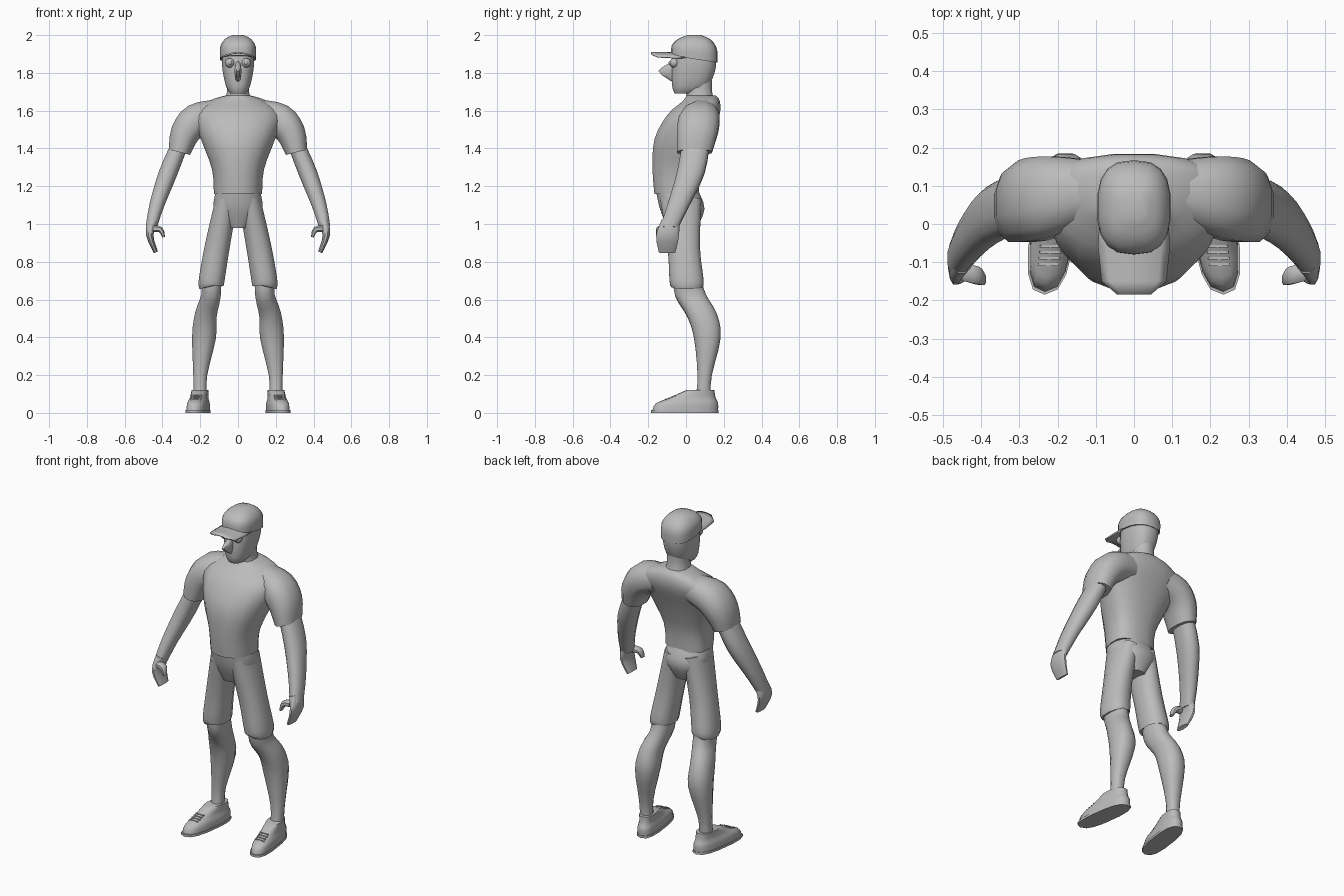
import bpy, bmesh, math
from mathutils import Vector, Matrix

cube = bpy.data.objects.get("Cube")
if cube:
    bpy.data.objects.remove(cube)

tone = (.5, .5, .5, 1)
grey = bpy.data.materials.new("plain grey")
grey.use_nodes = True
grey.diffuse_color = tone
grey.node_tree.nodes["Principled BSDF"].inputs["Base Color"].default_value = tone


def finish(name, bm):
    """Turn a bmesh into a shaded object with the grey material."""
    bmesh.ops.recalc_face_normals(bm, faces=bm.faces)
    mesh = bpy.data.meshes.new(name)
    bm.to_mesh(mesh)
    bm.free()
    mesh.materials.append(grey)
    obj = bpy.data.objects.new(name, mesh)
    bpy.context.collection.objects.link(obj)
    bpy.ops.object.select_all(action="DESELECT")
    obj.select_set(True)
    bpy.context.view_layer.objects.active = obj
    bpy.ops.object.shade_smooth_by_angle(angle=math.radians(50))
    return obj


def smooth_path(keys, steps=3):
    """Pass a smooth curve through the key sections."""
    keys = [Vector(key) for key in keys]
    padded = [keys[0]] + keys + [keys[-1]]
    path = []
    for before, start, end, after in zip(padded, keys, keys[1:], padded[3:]):
        leave, arrive = (end - before) / 2, (after - start) / 2
        for step in range(steps):
            t = step / steps
            ease = t * t * (3 - 2 * t)
            path.append(start.lerp(end, ease) + leave * t * (1 - t) ** 2
                        - arrive * t * t * (1 - t))
    return path + [keys[-1]]


def rounded(value, power):
    return math.copysign(abs(value) ** power, value)


def loft(name, keys, sides=12, split=.5, power=.85, side=1, turn=0, pitch=0):
    """Skin sections (x, z, half width, front, back), listed from the bottom up.
    Each section is square to the path; split sets where it is widest."""
    path = smooth_path(keys)
    bm = bmesh.new()
    loops = []
    for i, (x, z, half, front, back) in enumerate(path):
        ahead = path[min(i + 1, len(path) - 1)] - path[max(i - 1, 0)]
        tilt = math.atan2(-ahead[0], ahead[1])
        middle = front + (back - front) * split
        loop = []
        for k in range(sides):
            angle = math.tau * (k + .5) / sides
            across = half * rounded(math.cos(angle), power)
            along = rounded(math.sin(angle), power)
            y = middle + along * (back - middle if along > 0 else middle - front)
            loop.append(bm.verts.new((
                side * (x + across * math.cos(tilt) + turn * y), y,
                z + across * math.sin(tilt) + pitch * y * (path[-1][1] - z))))
        loops.append(loop)
    for low, high in zip(loops, loops[1:]):
        for k in range(sides):
            bm.faces.new((low[k - 1], low[k], high[k], high[k - 1]))
    bm.faces.new(loops[0])
    bm.faces.new(loops[-1])
    return finish(name, bm)


# Shirt body and the seat of the shorts
loft("shirt", [
    (0, 1.16, .13, -.17, .07), (0, 1.29, .14, -.18, .08),
    (0, 1.45, .2, -.17, .13), (0, 1.58, .24, -.1, .18),
    (0, 1.65, .16, -.02, .18), (0, 1.68, .07, 0, .16)], sides=16, split=.66)
loft("shorts_seat", [
    (0, .98, .06, -.1, .06), (0, 1.08, .13, -.14, .1), (0, 1.17, .12, -.16, .07)],
    sides=16)

# Neck, head and nose
loft("neck", [
    (0, 1.63, .08, 0, .16), (0, 1.7, .06, 0, .14), (0, 1.78, .06, -.02, .14)])
loft("head", [
    (0, 1.69, .04, -.06, .04), (0, 1.73, .065, -.075, .12),
    (0, 1.83, .085, -.075, .16), (0, 1.93, .085, -.06, .16)], sides=16, power=.8)
loft("nose", [
    (0, 1.75, .01, -.07, -.03), (0, 1.81, .02, -.15, -.03),
    (0, 1.86, .01, -.07, -.03)], sides=8)

# Cap crown, dipping at the back
loft("cap_crown", [
    (0, 1.88, .095, -.08, .166), (0, 1.94, .095, -.075, .164),
    (0, 1.98, .07, -.04, .13), (0, 2, .03, .01, .08)],
    sides=18, power=.75, pitch=-1.3)

# Cap brim: an arched plate with a clipped front edge
bm = bmesh.new()
brim_rows = []
for y, half in ((.02, .09), (-.06, .094), (-.15, .085), (-.184, .045)):
    xs = [half * step / 4 for step in range(-4, 5)]
    brim_rows.append([bm.verts.new((x, y, 1.91 - 3 * x * x)) for x in xs])
for inner, outer in zip(brim_rows, brim_rows[1:]):
    for k in range(len(inner) - 1):
        bm.faces.new((inner[k], inner[k + 1], outer[k + 1], outer[k]))
brim = finish("cap_brim", bm)
brim.modifiers.new("thickness", "SOLIDIFY").thickness = .008

for side, label in ((1, "left"), (-1, "right")):
    # Eye with a raised iris
    for part, radius, y in (("eye", .025, -.062), ("iris", .012, -.08)):
        bm = bmesh.new()
        bmesh.ops.create_uvsphere(
            bm, u_segments=12, v_segments=8, radius=radius,
            matrix=Matrix.Translation((side * .043, y, 1.853)))
        finish(f"{label}_{part}", bm)

    # Sleeve, bare arm, mitten hand and thumb
    loft(f"{label}_sleeve", [
        (.31, 1.38, .06, -.05, .14), (.28, 1.48, .08, -.05, .17),
        (.22, 1.55, .09, -.04, .18), (.12, 1.58, .08, 0, .17)], side=side)
    loft(f"{label}_arm", [
        (.46, .98, .03, -.14, -.04), (.43, 1.1, .04, -.1, .02),
        (.37, 1.27, .05, -.05, .1), (.3, 1.44, .045, -.02, .13)], side=side)
    loft(f"{label}_hand", [
        (.435, .85, .012, -.145, -.055), (.467, .94, .02, -.16, -.035),
        (.45, 1.02, .03, -.13, -.035)], side=side)
    loft(f"{label}_thumb", [
        (.394, .93, .008, -.16, -.13), (.41, .97, .016, -.16, -.11),
        (.45, .975, .02, -.15, -.1)], sides=8, side=side)

    # Shorts leg with a loose hem, and the bare lower leg
    loft(f"{label}_shorts_leg", [
        (.142, .67, .066, -.08, .09), (.14, .7, .07, -.09, .096),
        (.11, .88, .068, -.1, .076), (.06, 1.13, .06, -.14, .085)], side=side)
    loft(f"{label}_lower_leg", [
        (.2, .08, .035, .05, .13), (.2, .2, .038, .06, .138),
        (.18, .4, .065, .04, .186), (.17, .52, .06, 0, .166),
        (.143, .62, .053, -.06, .11), (.142, .72, .056, -.07, .08)], side=side)

    # Shoe with toes turned out, on a wider sole
    foot = dict(sides=14, power=.75, side=side, turn=-.13)
    loft(f"{label}_sole", [
        (.21, 0, .06, -.185, .173), (.21, .014, .06, -.185, .173)], **foot)
    loft(f"{label}_shoe", [
        (.21, .01, .056, -.178, .17), (.21, .05, .054, -.16, .17),
        (.21, .08, .045, -.09, .157), (.21, .12, .043, 0, .15)], **foot)

    # Laces stepping down the instep
    for row in range(4):
        y = -.058 - row * .016
        bm = bmesh.new()
        place = Matrix.Translation((side * (.21 - .13 * y), y, .092 - row * .007))
        bmesh.ops.create_cube(
            bm, size=1, matrix=place @ Matrix.Diagonal((.056, .007, .008, 1)))
        finish(f"{label}_lace_{row + 1}", bm)
